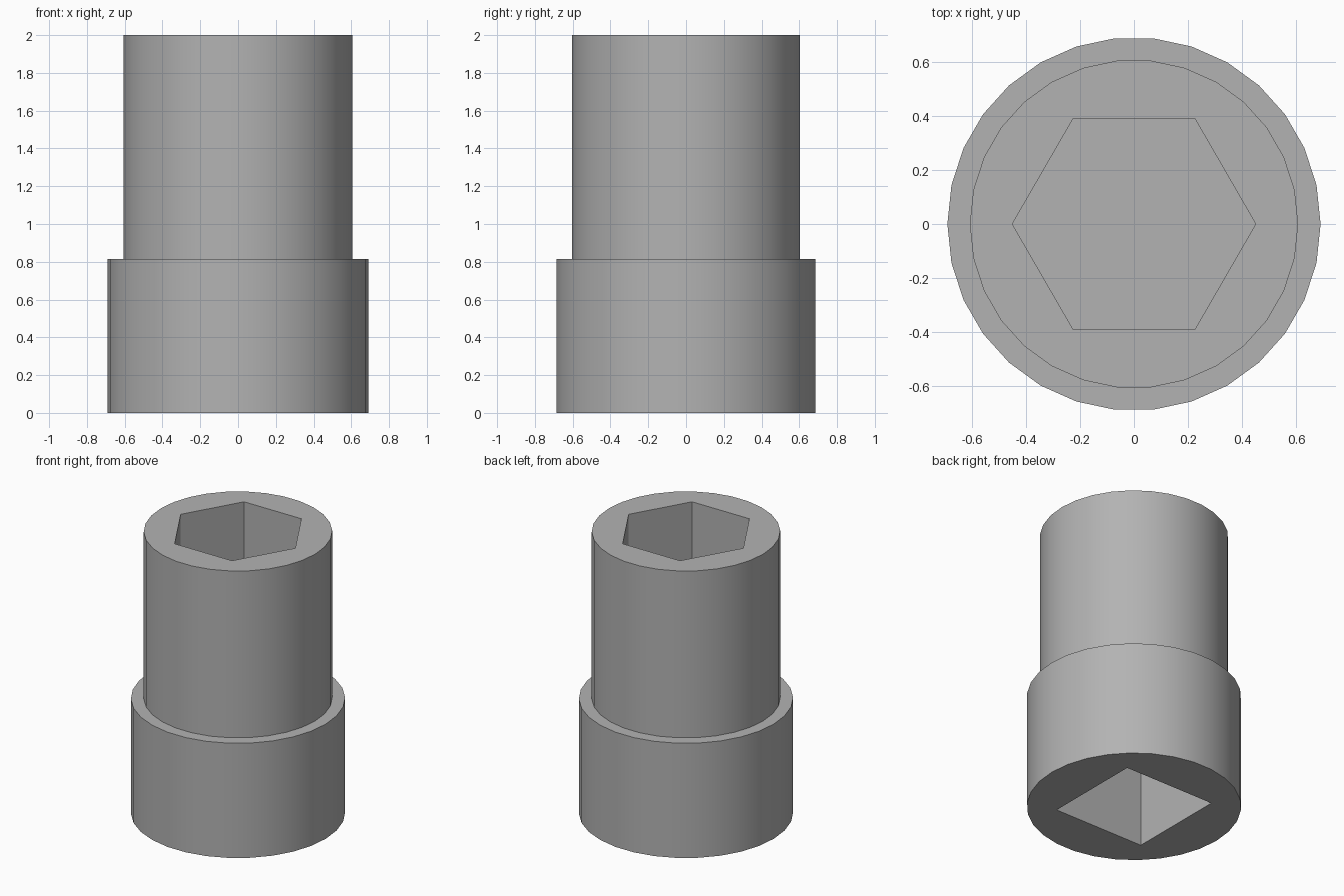
import bpy, bmesh
from math import cos, sin, pi, radians

cube = bpy.data.objects.get("Cube")
if cube:
    bpy.data.objects.remove(cube, do_unlink=True)

SIDES = 30
HEIGHT = 2.0
SHOULDER = 0.815

steel = bpy.data.materials.new("grey_steel")
steel.use_nodes = True
colour = (0.45, 0.45, 0.45, 1)
steel.diffuse_color = colour
steel.node_tree.nodes["Principled BSDF"].inputs["Base Color"].default_value = colour


def turned(name, profile, sides, turn=0.0):
    """Closed solid of revolution from (radius, height) points, bottom to top."""
    bm = bmesh.new()
    angles = [turn + 2 * pi * i / sides for i in range(sides)]
    rings = [[bm.verts.new((r * cos(a), r * sin(a), z)) for a in angles]
             for r, z in profile]
    for low, high in zip(rings, rings[1:]):
        for i in range(sides):
            j = (i + 1) % sides
            bm.faces.new((low[i], low[j], high[j], high[i]))
    bm.faces.new(rings[0][::-1])
    bm.faces.new(rings[-1])
    mesh = bpy.data.meshes.new(name)
    bm.to_mesh(mesh)
    bm.free()
    mesh.materials.append(steel)
    obj = bpy.data.objects.new(name, mesh)
    bpy.context.collection.objects.link(obj)
    return obj


# Stepped body: wide drive end below, narrower nut end above
body = turned("socket_body", [(0.69, 0), (0.69, SHOULDER),
                              (0.607, SHOULDER), (0.607, HEIGHT)], SIDES)

# Blind recesses: hexagon in the top, square in the bottom
cutters = [
    turned("hex_recess", [(0.45, 1.0), (0.45, HEIGHT + 0.1)], 6),
    turned("square_recess", [(0.5, -0.1), (0.5, SHOULDER)], 4, radians(45)),
]
bpy.ops.object.select_all(action="DESELECT")
body.select_set(True)
bpy.context.view_layer.objects.active = body
for cutter in cutters:
    cutter.hide_render = True
    cut = body.modifiers.new(cutter.name, "BOOLEAN")
    cut.operation = "DIFFERENCE"
    cut.solver = "EXACT"
    cut.object = cutter
    bpy.ops.object.modifier_apply(modifier=cut.name)
    bpy.data.objects.remove(cutter, do_unlink=True)

# Smooth round walls, crisp rims and recess corners
bpy.ops.object.shade_smooth_by_angle(angle=radians(30))
